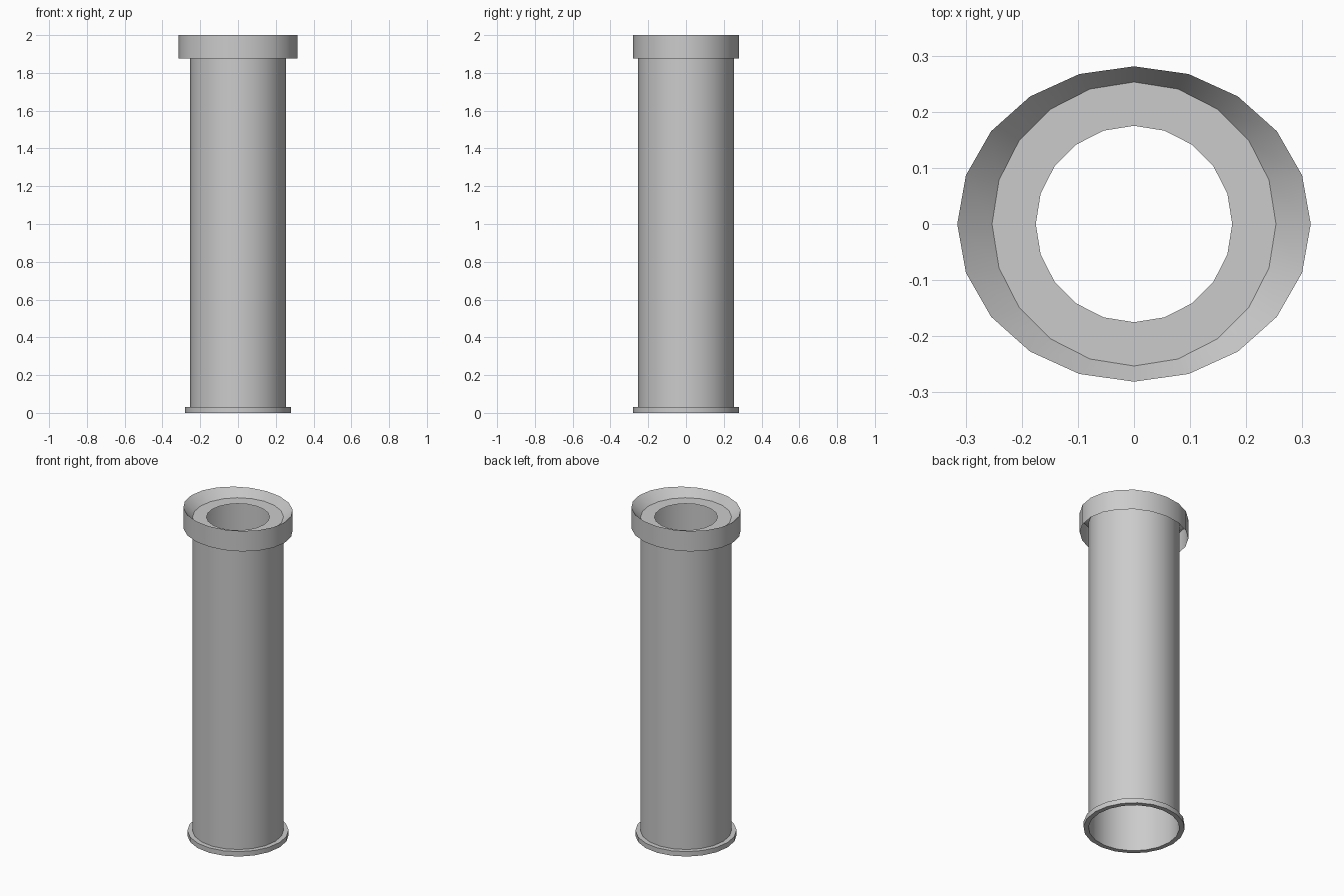
import bpy, bmesh, math

if "Cube" in bpy.data.objects:
    bpy.data.objects.remove(bpy.data.objects["Cube"])

SIDES = 20


def lathe(name, rings, closed=False):
    """Skin a stack of (rx, ry, z) elliptical rings into one object."""
    bm = bmesh.new()
    loops = []
    for rx, ry, z in rings:
        loops.append([bm.verts.new((rx * math.cos(a), ry * math.sin(a), z))
                      for a in (2 * math.pi * i / SIDES for i in range(SIDES))])
    pairs = list(zip(loops, loops[1:]))
    if closed:
        pairs.append((loops[-1], loops[0]))
    for a, b in pairs:
        for i in range(SIDES):
            j = (i + 1) % SIDES
            bm.faces.new((a[i], a[j], b[j], b[i]))
    mesh = bpy.data.meshes.new(name)
    bm.to_mesh(mesh)
    bm.free()
    obj = bpy.data.objects.new(name, mesh)
    bpy.context.collection.objects.link(obj)
    bpy.context.view_layer.objects.active = obj
    obj.select_set(True)
    bpy.ops.object.shade_smooth_by_angle(angle=math.radians(30))
    obj.select_set(False)
    return obj


# Open-bottomed tube with a flat ring across the top
lathe("tube", [(0.253, 0.253, 0.03), (0.253, 0.253, 1.95), (0.175, 0.175, 1.95)])

# Slightly oval collar: hollow skirt outside, funnel inside
lathe("top_collar", [(0.315, 0.281, 1.875), (0.315, 0.281, 2.0), (0.253, 0.253, 1.95)])

# Thin flange at the foot
lathe("base_flange", [(0.253, 0.253, 0), (0.281, 0.281, 0),
                      (0.281, 0.281, 0.03), (0.253, 0.253, 0.03)], closed=True)
